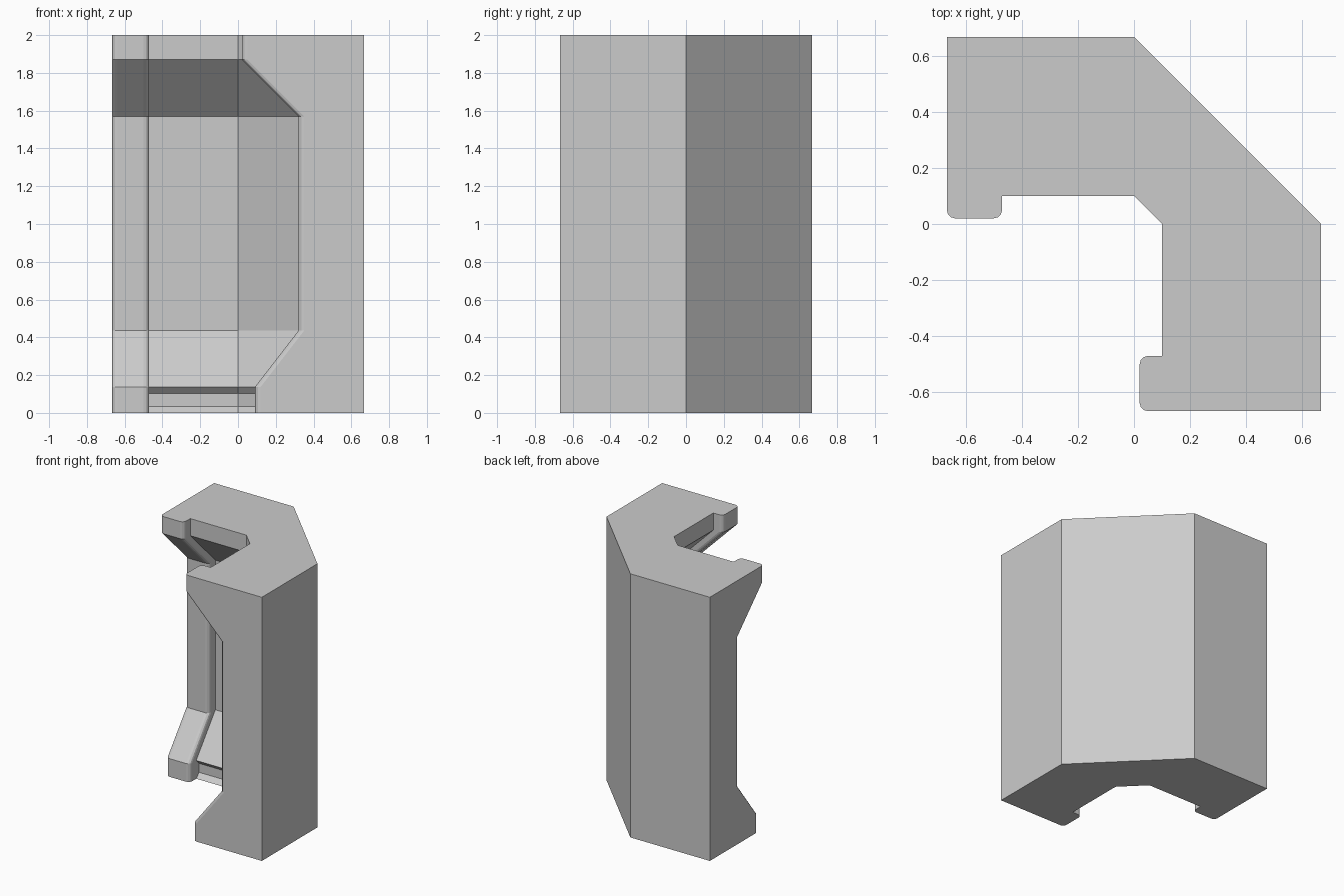
import bpy, bmesh
from math import sin, cos, pi

if "Cube" in bpy.data.objects:
    bpy.data.objects.remove(bpy.data.objects["Cube"])

HALF = 0.667      # outer half width
PAD_IN = -0.47    # inner side of each end pad
R = 0.03          # rounding of the pad corners
SEG = 3

# height, pad face position, recessed wall position
LEVELS = [
    (0.0, 0.09, 0.17), (0.035, 0.09, 0.205), (0.103, 0.09, 0.205), (0.138, 0.09, 0.17),
    (0.435, 0.32, 0.40), (1.57, 0.32, 0.40), (1.87, 0.02, 0.10), (2.0, 0.02, 0.10),
]


def half_profile(pad, wall):
    """Back-left arm outline, from outer chamfer round to inner chamfer."""
    pts = [(0, HALF), (-HALF, HALF)]
    for i in range(SEG + 1):
        a = i / SEG * pi / 2
        pts.append((-HALF + R - R * cos(a), pad + R - R * sin(a)))
    for i in range(SEG + 1):
        a = i / SEG * pi / 2
        pts.append((PAD_IN - R + R * sin(a), pad + R - R * cos(a)))
    return pts + [(PAD_IN, wall), (0, wall)]


def profile(pad, wall):
    """Full outline: the arm plus its mirror across the diagonal."""
    half = half_profile(pad, wall)
    return half + [(y, x) for x, y in reversed(half)]


# corner guard: outline lofted through every level
bm = bmesh.new()
rings = [[bm.verts.new((x, y, z)) for x, y in profile(p, w)] for z, p, w in LEVELS]
n = len(rings[0])
for lo, hi in zip(rings, rings[1:]):
    for i in range(n):
        j = (i + 1) % n
        bm.faces.new((lo[i], lo[j], hi[j], hi[i]))
bm.faces.new(rings[0])
bm.faces.new(rings[-1])
bmesh.ops.recalc_face_normals(bm, faces=bm.faces)

# merge coplanar faces into clean flat panels
bmesh.ops.dissolve_limit(bm, angle_limit=0.01, verts=bm.verts, edges=bm.edges)
mesh = bpy.data.meshes.new("corner_guard")
bm.to_mesh(mesh)
bm.free()
bpy.context.collection.objects.link(bpy.data.objects.new("corner_guard", mesh))
